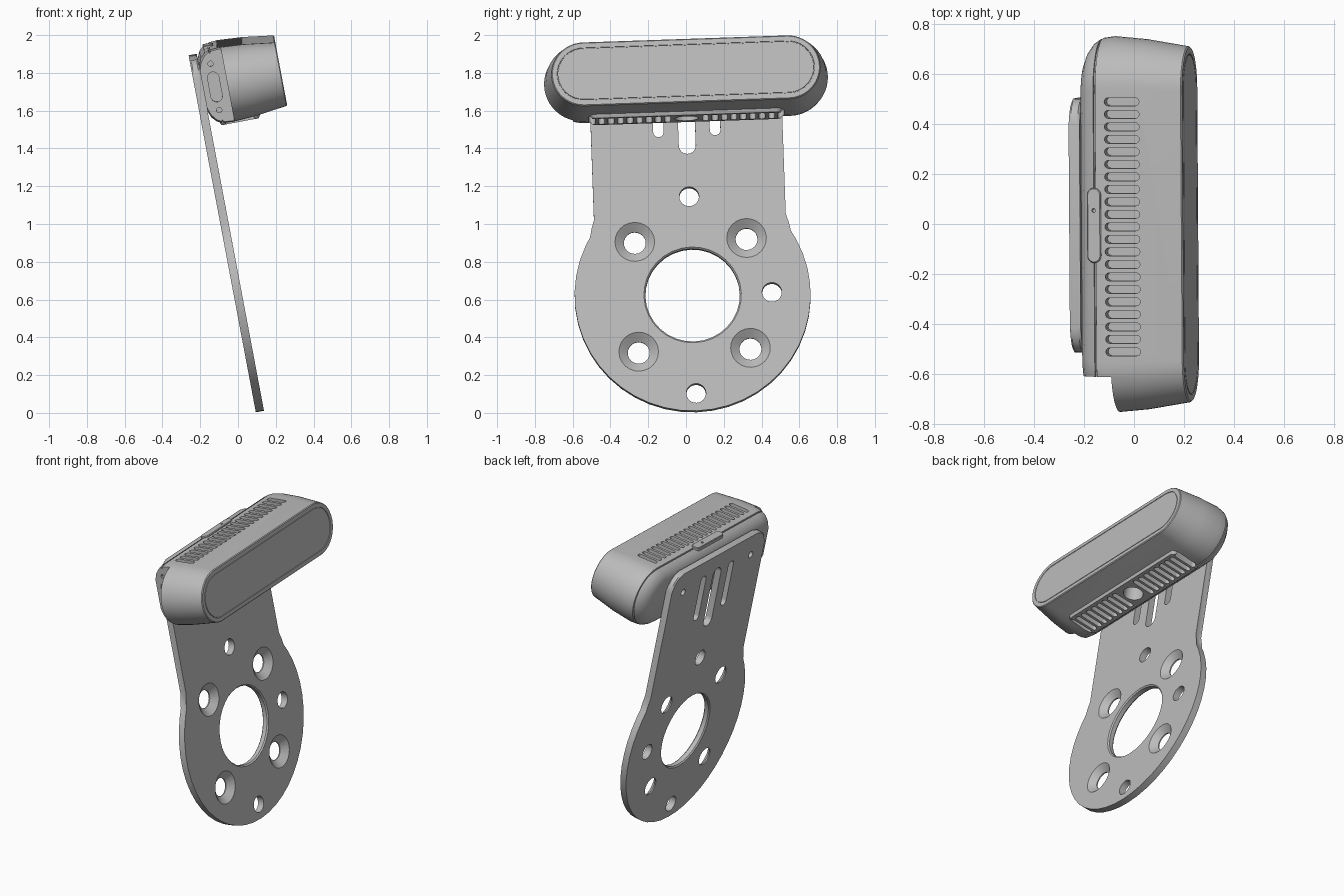
import bpy, bmesh, math
from mathutils import Matrix, Vector

if "Cube" in bpy.data.objects:
    bpy.data.objects.remove(bpy.data.objects["Cube"])

# Leaning frame shared by all parts: X along the housing, Y up the plate, Z out of its face
up = Vector((-0.185, -0.035, 0.982)).normalized()
out = Vector((0.983, 0, 0.185)).normalized()
side = up.cross(out).normalized()
out = side.cross(up)
FRAME = Matrix((side, up, out)).transposed().to_4x4()
FRAME.translation = (0.022, 0.035, 0.625)

grey = bpy.data.materials.new("grey_metal")
grey.use_nodes = True
grey.diffuse_color = (0.5, 0.5, 0.5, 1)
grey.node_tree.nodes["Principled BSDF"].inputs["Base Color"].default_value = grey.diffuse_color

AXES = {"X": lambda u, v, d: (d, u, v),
        "Y": lambda u, v, d: (u, d, v),
        "Z": lambda u, v, d: (u, v, d)}


def loft(bm, outlines):
    """Skin a list of equal-length outlines and cap both ends."""
    rings = [[bm.verts.new(p) for p in o] for o in outlines]
    n = len(rings[0])
    for a, b in zip(rings, rings[1:]):
        for i in range(n):
            j = (i + 1) % n
            bm.faces.new((a[i], a[j], b[j], b[i]))
    return bm.faces.new(rings[0]), bm.faces.new(rings[-1])


def rounded(bm, axis, u, v, rings, r=9, seg=8):
    """Loft rounded rectangles; each ring is (depth, half width, half height)."""
    outlines = []
    for d, a, b in rings:
        rad = min(a, b, r)
        pts = []
        for q in range(4):
            su, sv = (1, -1, -1, 1)[q], (1, 1, -1, -1)[q]
            for k in range(seg + 1):
                t = (q + k / seg) * math.pi / 2
                pts.append(AXES[axis](u + su * (a - rad) + rad * math.cos(t),
                                      v + sv * (b - rad) + rad * math.sin(t), d))
        outlines.append(pts)
    loft(bm, outlines)


def finish(bm, name):
    bmesh.ops.remove_doubles(bm, verts=bm.verts, dist=1e-5)
    bmesh.ops.recalc_face_normals(bm, faces=bm.faces)
    me = bpy.data.meshes.new(name)
    bm.to_mesh(me)
    bm.free()
    me.materials.append(grey)
    ob = bpy.data.objects.new(name, me)
    ob.matrix_world = FRAME
    bpy.context.collection.objects.link(ob)
    return ob


def combine(ob, tool, operation):
    mod = ob.modifiers.new("bool", 'BOOLEAN')
    mod.operation, mod.solver, mod.object = operation, 'EXACT', tool
    bpy.context.view_layer.update()
    result = bpy.data.meshes.new_from_object(ob.evaluated_get(bpy.context.evaluated_depsgraph_get()))
    ob.modifiers.clear()
    ob.data = result
    bpy.data.objects.remove(tool)


def smooth(ob):
    bpy.ops.object.select_all(action='DESELECT')
    ob.select_set(True)
    bpy.context.view_layer.objects.active = ob
    bpy.ops.object.shade_smooth_by_angle(angle=math.radians(30))


# Mounting plate: disc with a concave neck and a round-cornered tab
R, W, TOP, CORNER, THICK = 0.625, 0.508, 1.285, 0.1, 0.044
half = [(R * math.sin(t), R * math.cos(t))
        for t in (math.radians(180 - 117 * i / 15) for i in range(1, 16))]
half += [(0.532, 0.328), (0.515, 0.37), (W, 0.42)]
half += [(W - CORNER + CORNER * math.cos(t), TOP - CORNER + CORNER * math.sin(t))
         for t in (i * math.pi / 12 for i in range(7))]
outline = [(0, -R)] + half + [(-x, y) for x, y in reversed(half)]
bm = bmesh.new()
caps = loft(bm, [[(x, y, z) for x, y in outline] for z in (-THICK, 0)])
bmesh.ops.bevel(bm, geom=list({e for f in caps for e in f.edges}), offset=0.008,
                segments=1, affect='EDGES')
plate = finish(bm, "mounting_plate")

# Plate holes: bore, countersinks, plain holes, adjustment slots
cut = bmesh.new()
BACK, FRONT = -0.08, 0.03


def through(u, v, a, b, seg=6):
    rounded(cut, "Z", u, v, [(BACK, a, b), (FRONT, a, b)], seg=seg)


rounded(cut, "Z", 0, 0, [(d, r, r) for d, r in
        ((BACK, 0.29), (-THICK + 0.008, 0.25), (-0.008, 0.25), (FRONT, 0.288))])
for sx in (-1, 1):
    for sy in (-1, 1):
        rounded(cut, "Z", sx * 0.296, sy * 0.296, [(d, r, r) for d, r in
                ((BACK, 0.058), (-0.036, 0.058), (0, 0.105), (FRONT, 0.105))], seg=6)
    through(sx * 0.15, 1.015, 0.028, 0.16)
    through(sx * 0.37, 1.14, 0.022, 0.022, 4)
through(0, 0.97, 0.045, 0.21)
for u, v in ((0, 0.53), (0, -0.53), (0.42, 0)):
    through(u, v, 0.052, 0.052)
combine(plate, finish(cut, "plate_cutter"), 'DIFFERENCE')
smooth(plate)

# Housing: capsule outline, rounded back, seam groove, tapering to a framed front
CY = 1.13
bm = bmesh.new()
rounded(bm, "Z", 0.004, CY, [
    (0, 0.65, 0.125), (0.015, 0.69, 0.16), (0.04, 0.725, 0.185), (0.064, 0.741, 0.196),
    (0.066, 0.735, 0.19), (0.070, 0.735, 0.19), (0.072, 0.745, 0.198), (0.12, 0.752, 0.201),
    (0.25, 0.74, 0.193), (0.415, 0.712, 0.171), (0.42, 0.707, 0.166), (0.42, 0.682, 0.141),
    (0.416, 0.681, 0.140), (0.416, 0.678, 0.137), (0.42, 0.677, 0.136)], seg=12)
housing = finish(bm, "housing")

# Raised vent pad underneath
bm = bmesh.new()
rounded(bm, "Y", 0, 0.16, [(1.0, 0.52, 0.115), (0.935, 0.51, 0.108), (0.92, 0.5, 0.1)], r=0.03)
combine(housing, finish(bm, "vent_pad"), 'UNION')

# Housing cuts: port end, vents above and below, threaded socket
cut = bmesh.new()
rounded(cut, "X", CY, 0, [(-1, 0.4, 0.13), (-0.6, 0.4, 0.13)], r=0.01, seg=2)
for i in range(-10, 11):
    rounded(cut, "Y", i * 0.05, 0.18, [(1.275, 0.016, 0.07), (1.4, 0.016, 0.07)], seg=4)
    if abs(i) > 1:
        rounded(cut, "Y", i * 0.05, 0.16, [(0.85, 0.016, 0.08), (0.97, 0.016, 0.08)], seg=4)
rounded(cut, "Y", 0, 0.16, [(0.85, 0.062, 0.062), (1.02, 0.062, 0.062)])
combine(housing, finish(cut, "housing_cutter"), 'DIFFERENCE')

# Port slot and screw recesses in the cut end
cut = bmesh.new()
rounded(cut, "X", CY, 0.062, [(-0.7, 0.08, 0.03), (-0.58, 0.08, 0.03)])
for s in (-1, 1):
    rounded(cut, "X", CY + s * 0.125, 0.062, [(-0.7, 0.014, 0.014), (-0.585, 0.014, 0.014)], seg=3)
combine(housing, finish(cut, "port_cutter"), 'DIFFERENCE')
smooth(housing)

# Top button with a pinhole
bm = bmesh.new()
rounded(bm, "Y", 0.006, 0.066, [(1.3, 0.15, 0.028), (1.334, 0.15, 0.028), (1.338, 0.146, 0.024)])
button = finish(bm, "top_button")
cut = bmesh.new()
rounded(cut, "Y", 0.066, 0.066, [(1.325, 0.008, 0.008), (1.36, 0.008, 0.008)], seg=3)
combine(button, finish(cut, "pinhole_cutter"), 'DIFFERENCE')
smooth(button)
